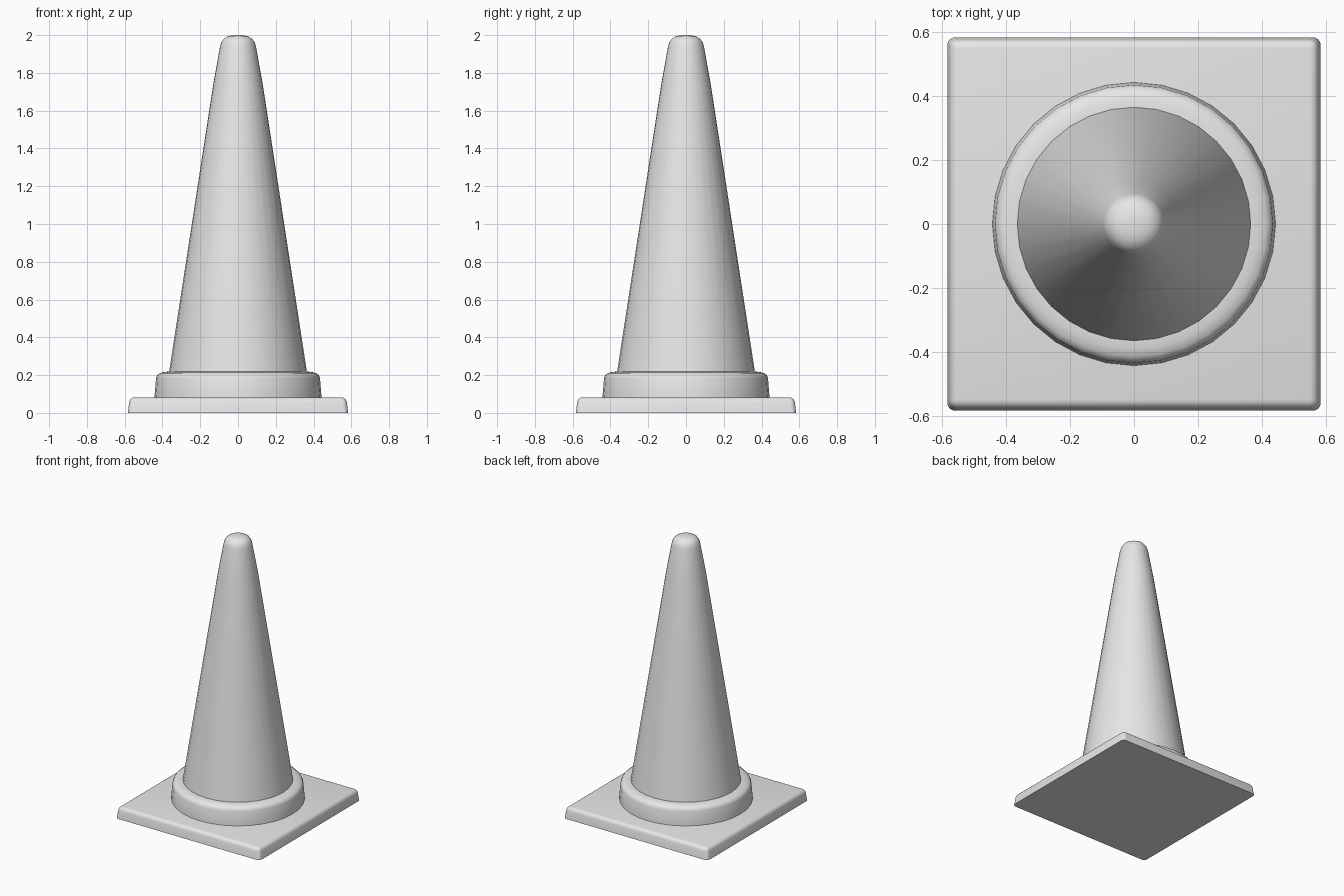
import bpy, bmesh, math

if "Cube" in bpy.data.objects:
    bpy.data.objects.remove(bpy.data.objects["Cube"])

grey = bpy.data.materials.new("plain grey")
grey.diffuse_color = (0.8, 0.8, 0.8, 1)
grey.use_nodes = True
grey.node_tree.nodes["Principled BSDF"].inputs["Base Color"].default_value = grey.diffuse_color


def finish(bm, name, angle):
    bmesh.ops.recalc_face_normals(bm, faces=bm.faces)
    mesh = bpy.data.meshes.new(name)
    bm.to_mesh(mesh)
    bm.free()
    mesh.materials.append(grey)
    obj = bpy.data.objects.new(name, mesh)
    bpy.context.collection.objects.link(obj)
    bpy.ops.object.select_all(action='DESELECT')
    obj.select_set(True)
    bpy.context.view_layer.objects.active = obj
    bpy.ops.object.shade_smooth_by_angle(angle=math.radians(angle))
    return obj


def lathe(name, profile, sides=32):
    """Revolve (radius, height) points around z; radius 0 closes to a point."""
    bm = bmesh.new()
    rings = []
    for r, z in profile:
        if r == 0:
            rings.append([bm.verts.new((0, 0, z))] * sides)
        else:
            rings.append([bm.verts.new((r * math.cos(2 * math.pi * i / sides),
                                        r * math.sin(2 * math.pi * i / sides), z))
                          for i in range(sides)])
    for a, b in zip(rings, rings[1:]):
        for i in range(sides):
            j = (i + 1) % sides
            bm.faces.new(dict.fromkeys((a[i], a[j], b[j], b[i])))
    return finish(bm, name, 40)


# Square base plate: slightly tapered, rounded at the top and corners
bm = bmesh.new()
bmesh.ops.create_cube(bm, size=1)
for v in bm.verts:
    top = v.co.z > 0
    half = 0.573 if top else 0.583
    v.co = (math.copysign(half, v.co.x), math.copysign(half, v.co.y), 0.082 if top else 0)
edges = [e for e in bm.edges if any(v.co.z > 0.01 for v in e.verts)]
bmesh.ops.bevel(bm, geom=edges, offset=0.025, segments=4, profile=0.5, affect='EDGES')
finish(bm, "base_plate", 40)

# Collar ring with a rounded shoulder
lathe("collar", [(0, 0.07), (0.443, 0.07), (0.441, 0.1), (0.434, 0.185),
                 (0.428, 0.2), (0.414, 0.21), (0.39, 0.217), (0.36, 0.219), (0, 0.219)])

# Tapered body with a domed tip
lathe("cone_body", [(0, 0.2), (0.367, 0.2), (0.365, 0.216), (0.131, 1.74), (0.095, 1.94),
                    (0.088, 1.963), (0.073, 1.983), (0.05, 1.995), (0.025, 1.999), (0, 2.0)])
